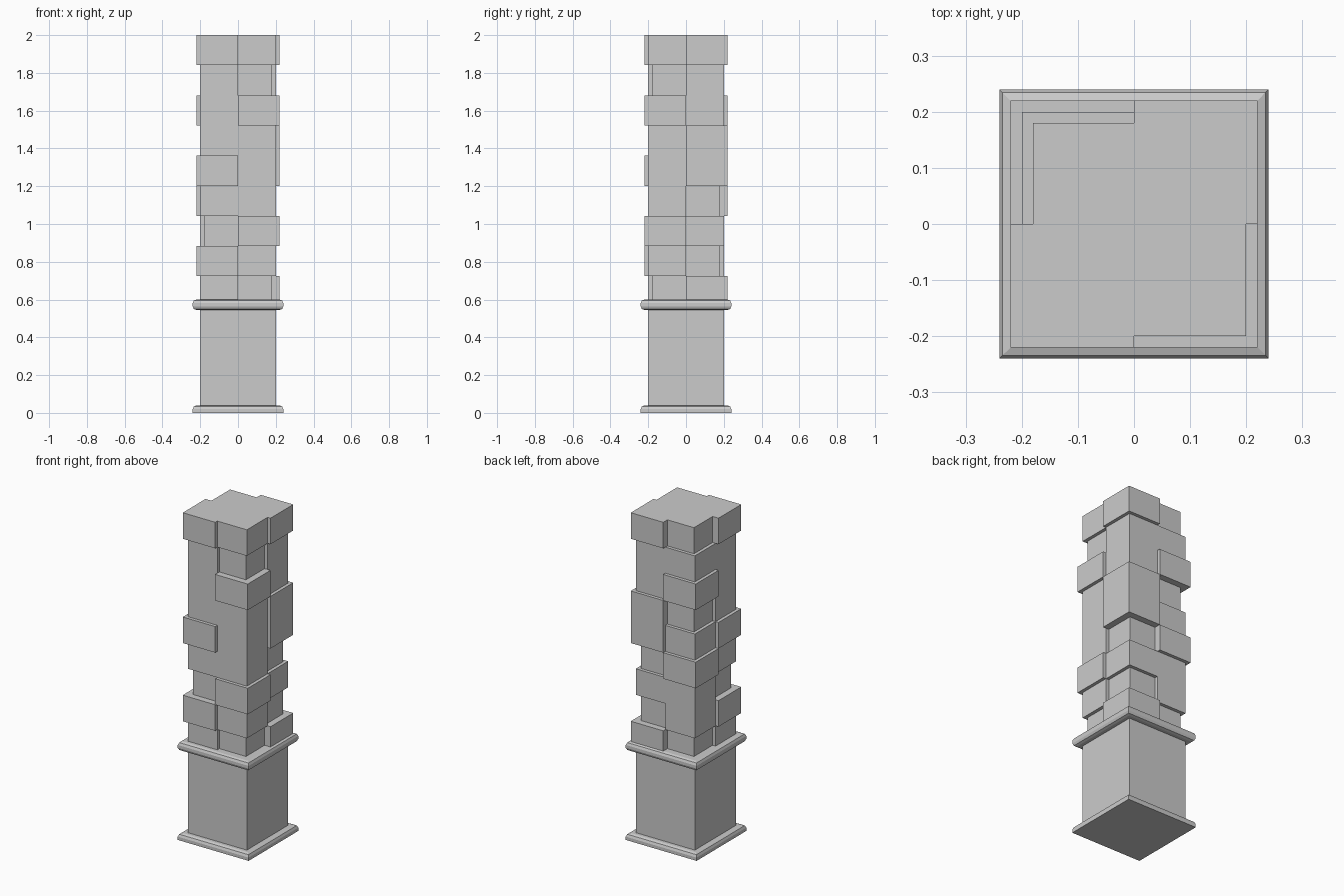
import bpy
import bmesh
from mathutils import Matrix, Vector

if "Cube" in bpy.data.objects:
    bpy.data.objects.remove(bpy.data.objects["Cube"], do_unlink=True)

stone = bpy.data.materials.new("grey_stone")
stone.use_nodes = True
GREY = (0.6, 0.6, 0.6, 1)
stone.diffuse_color = GREY
stone.node_tree.nodes["Principled BSDF"].inputs["Base Color"].default_value = GREY


def finish(name, bm):
    bmesh.ops.recalc_face_normals(bm, faces=bm.faces)
    mesh = bpy.data.meshes.new(name)
    bm.to_mesh(mesh)
    bm.free()
    mesh.materials.append(stone)
    obj = bpy.data.objects.new(name, mesh)
    bpy.context.collection.objects.link(obj)
    return obj


def add_box(bm, a, b):
    a, b = Vector(a), Vector(b)
    size = Vector([abs(v) for v in b - a])
    bmesh.ops.create_cube(bm, size=1, matrix=Matrix.Translation((a + b) / 2)
                          @ Matrix.Diagonal(size).to_4x4())


def square_loft(name, profile):
    """Stack square rings given as (half width, height)."""
    bm = bmesh.new()
    corners = ((-1, -1), (1, -1), (1, 1), (-1, 1))
    rings = [[bm.verts.new((x * r, y * r, z)) for x, y in corners] for r, z in profile]
    for low, high in zip(rings, rings[1:]):
        for i in range(4):
            j = (i + 1) % 4
            bm.faces.new((low[i], low[j], high[j], high[i]))
    bm.faces.new(rings[0])
    bm.faces.new(rings[-1])
    return finish(name, bm)


# Plinth and its two rounded mouldings
square_loft("base_moulding", [(.24, 0), (.24, .02), (.234, .034), (.22, .04)])
square_loft("plinth", [(.2, .04), (.2, .545)])
square_loft("collar_moulding", [(.22, .545), (.234, .55), (.24, .564),
                                (.24, .581), (.234, .595), (.22, .6)])

# Four columns of stacked blocks: I = inset, F = flush, O = outset (bottom to top)
DEPTH = {"I": .18, "F": .2, "O": .22}
COLUMNS = {
    "front_right_blocks": (-1, -1, "FOIFOFFFO"),
    "front_left_blocks": (1, -1, "IFOFFFOIF"),
    "back_right_blocks": (-1, 1, "IFFOFIOFI"),
    "back_left_blocks": (1, 1, "OIFIOOFFO"),
}
TOP, STEP = 2.0, .1595

for name, (sx, sy, code) in COLUMNS.items():
    bm = bmesh.new()
    start = 0
    for i in range(1, len(code) + 1):
        # Neighbouring blocks of equal depth become one taller block
        if i == len(code) or code[i] != code[start]:
            d = DEPTH[code[start]]
            z0 = TOP - STEP * (len(code) - start)
            z1 = TOP - STEP * (len(code) - i)
            add_box(bm, (0, 0, z0), (sx * d, sy * d, z1))
            start = i
    finish(name, bm)
